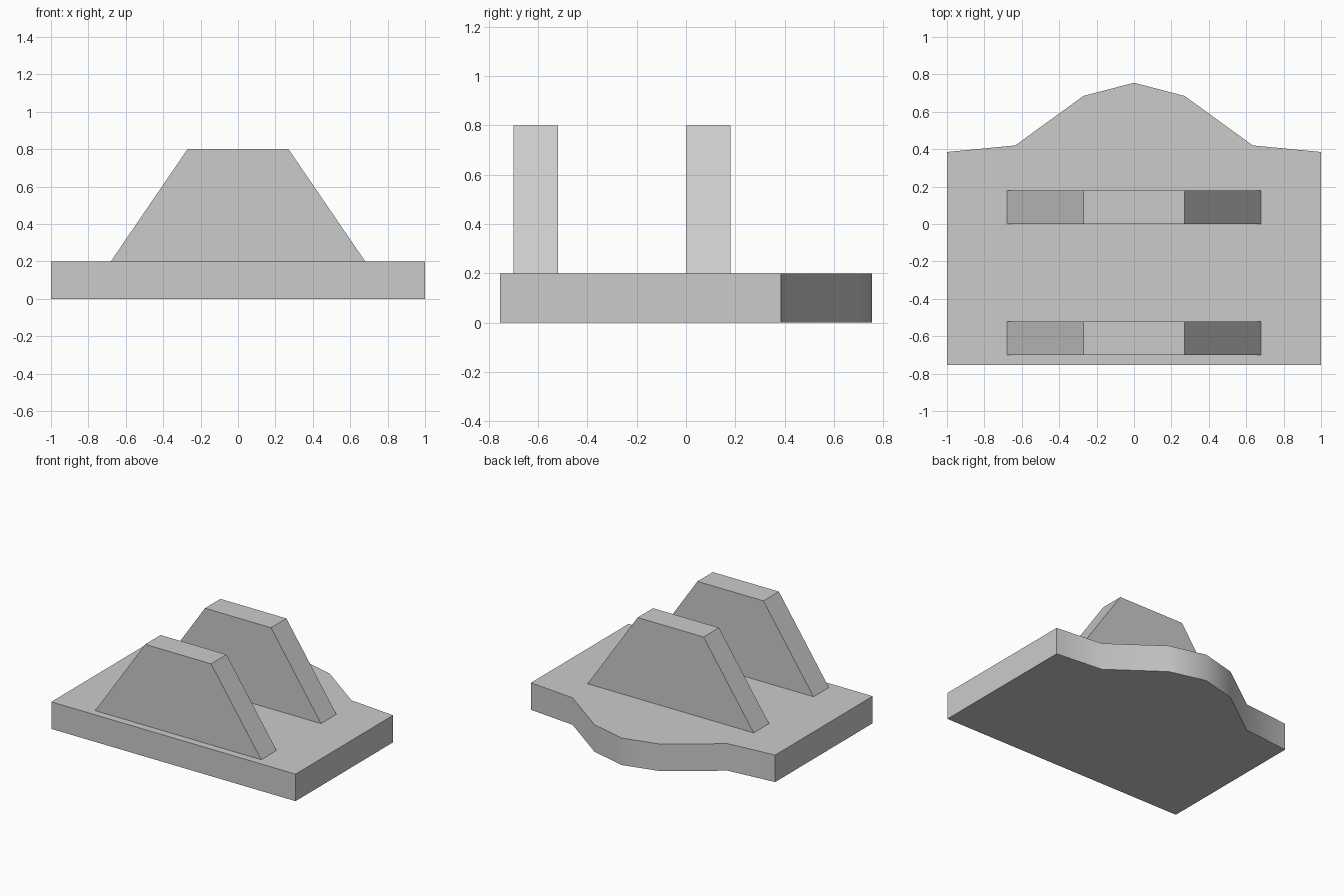
import bpy
import bmesh
import math
from mathutils import Vector

cube = bpy.data.objects.get("Cube")
if cube:
    bpy.data.objects.remove(cube, do_unlink=True)

# Plain grey material
GREY = (0.6, 0.6, 0.6, 1.0)
grey = bpy.data.materials.new("plain_grey")
grey.use_nodes = True
grey.diffuse_color = GREY
grey.node_tree.nodes["Principled BSDF"].inputs["Base Color"].default_value = GREY


def mirrored(half):
    """Complete an outline from its +x half, listed from front/bottom up."""
    return half + [(-x, v) for x, v in reversed(half) if x > 0]


def extrude_outline(name, points, direction):
    """Extrude a flat outline into a solid part."""
    bm = bmesh.new()
    face = bm.faces.new([bm.verts.new(p) for p in points])
    result = bmesh.ops.extrude_face_region(bm, geom=[face])
    verts = [g for g in result["geom"] if isinstance(g, bmesh.types.BMVert)]
    bmesh.ops.translate(bm, verts=verts, vec=Vector(direction))
    bmesh.ops.recalc_face_normals(bm, faces=bm.faces)
    mesh = bpy.data.meshes.new(name)
    bm.to_mesh(mesh)
    bm.free()
    mesh.materials.append(grey)
    obj = bpy.data.objects.new(name, mesh)
    bpy.context.collection.objects.link(obj)
    return obj


# Base plate with a bulging back edge
plate = mirrored([(1, -0.755), (1, 0.385), (0.635, 0.42), (0.27, 0.685), (0, 0.755)])
base = extrude_outline("base_plate", [(x, y, 0) for x, y in plate], (0, 0, 0.2))
bpy.ops.object.select_all(action="DESELECT")
base.select_set(True)
bpy.context.view_layer.objects.active = base
bpy.ops.object.shade_smooth_by_angle(angle=math.radians(40))

# Two upright tapered lugs
lug = mirrored([(0.68, 0.2), (0.27, 0.8)])
for name, y in (("front_lug", -0.7), ("back_lug", 0.0)):
    extrude_outline(name, [(x, y, z) for x, z in lug], (0, 0.18, 0))
